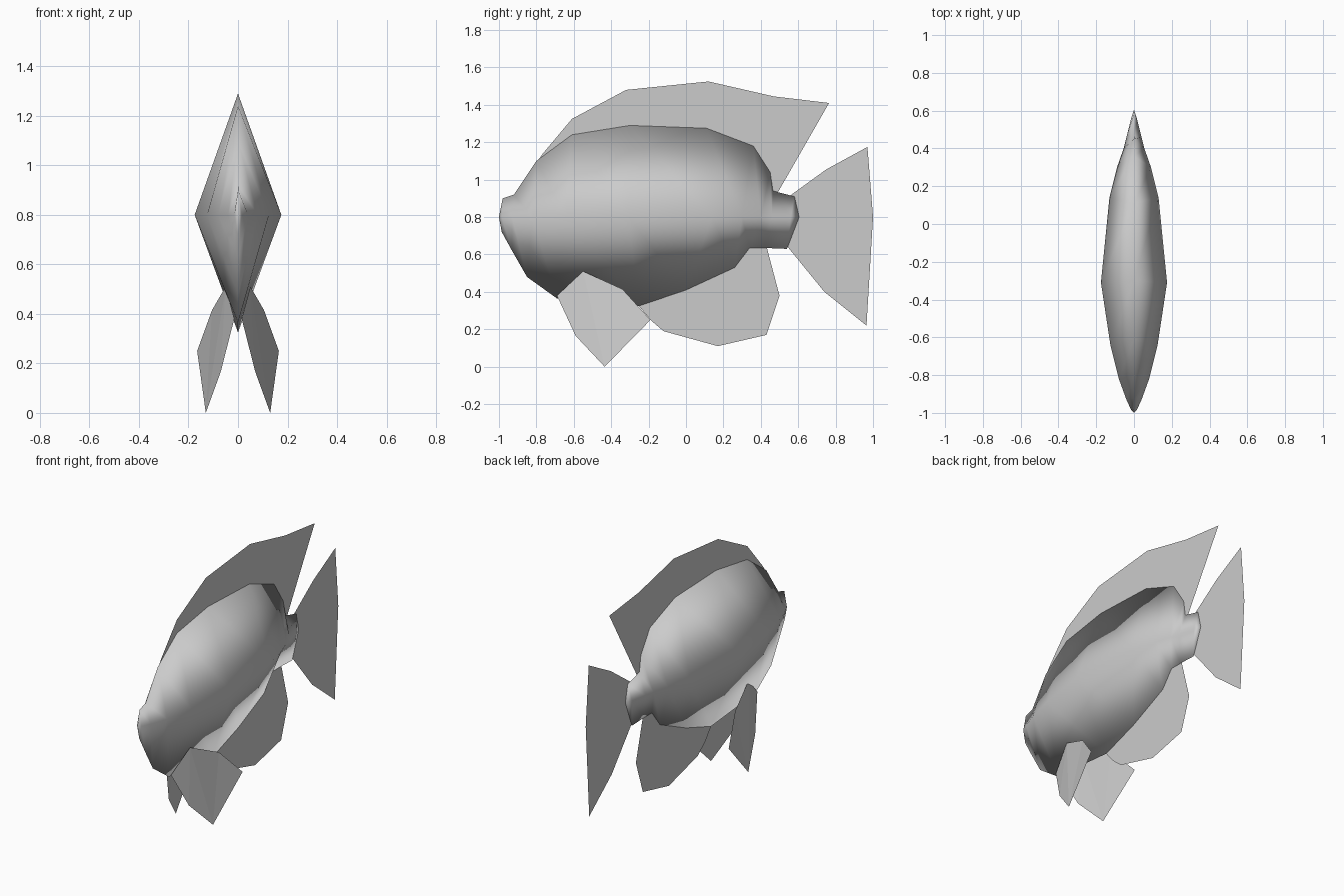
import bpy, bmesh

grey = bpy.data.materials.new("plain grey")
grey.diffuse_color = (0.6, 0.6, 0.6, 1)


def make_object(name, bm, smooth=False):
    mesh = bpy.data.meshes.new(name)
    for f in bm.faces:
        f.smooth = smooth
    bm.to_mesh(mesh)
    bm.free()
    mesh.materials.append(grey)
    obj = bpy.data.objects.new(name, mesh)
    bpy.context.collection.objects.link(obj)
    return obj


# Body: diamond rings (back y, z, flank y, half width, belly y, z)
MID = 0.8
rings = [
    (-0.98, 0.90, -0.985, 0.015, -0.985, 0.72),
    (-0.92, 0.92, -0.93, 0.04, -0.93, 0.62),
    (-0.80, 1.10, -0.82, 0.08, -0.85, 0.48),
    (-0.61, 1.24, -0.64, 0.125, -0.69, 0.365),
    (-0.30, 1.29, -0.31, 0.175, -0.25, 0.325),
    (0.11, 1.275, 0.14, 0.13, 0.00, 0.41),
    (0.36, 1.18, 0.30, 0.09, 0.26, 0.53),
    (0.45, 1.04, 0.40, 0.055, 0.34, 0.635),
    (0.465, 0.94, 0.46, 0.04, 0.42, 0.635),
    (0.58, 0.91, 0.56, 0.015, 0.54, 0.63),
]
bm = bmesh.new()
loops = []
for ty, tz, my, w, by, bz in rings:
    loops.append([bm.verts.new(p) for p in
                  ((0, ty, tz), (w, my, MID), (0, by, bz), (-w, my, MID))])
nose = bm.verts.new((0, -1, MID))
tail = bm.verts.new((0, 0.605, MID))
for i in range(4):
    j = (i + 1) % 4
    bm.faces.new((nose, loops[0][i], loops[0][j]))
    bm.faces.new((tail, loops[-1][j], loops[-1][i]))
    for a, b in zip(loops, loops[1:]):
        bm.faces.new((a[i], b[i], b[j], a[j]))
bmesh.ops.recalc_face_normals(bm, faces=bm.faces)
make_object("body", bm, smooth=True)


# Fins: single flat sheets
def fin(name, points):
    bm = bmesh.new()
    face = bm.faces.new([bm.verts.new(p) for p in points])
    bmesh.ops.triangulate(bm, faces=[face])
    make_object(name, bm)


def centre_fin(name, outline):
    fin(name, [(0, y, z) for y, z in outline])


centre_fin("dorsal_fin", [
    (-0.80, 1.09), (-0.765, 1.14), (-0.61, 1.325), (-0.32, 1.48),
    (0.12, 1.525), (0.47, 1.445), (0.765, 1.41), (0.565, 1.10),
    (0.49, 0.93), (0.45, 0.93), (0.44, 1.03), (0.35, 1.16),
    (0.11, 1.26), (-0.30, 1.275), (-0.60, 1.225)])
centre_fin("tail_fin", [
    (0.55, 0.91), (0.75, 1.055), (0.97, 1.175), (1.0, 0.80),
    (0.965, 0.22), (0.74, 0.40), (0.54, 0.645), (0.58, 0.80)])
centre_fin("anal_fin", [
    (-0.26, 0.335), (-0.19, 0.25), (-0.12, 0.19), (0.17, 0.11),
    (0.43, 0.17), (0.50, 0.38), (0.43, 0.645), (0.34, 0.645),
    (0.25, 0.54), (0.0, 0.42)])

# Pelvic fins: mirrored pair splayed outward
pelvic = [(0.015, -0.69, 0.38), (0.07, -0.59, 0.165), (0.13, -0.435, 0.0),
          (0.165, -0.19, 0.25), (0.105, -0.34, 0.415), (0.05, -0.55, 0.51)]
for side, label in ((1, "right"), (-1, "left")):
    fin(label + "_pelvic_fin", [(side * x, y, z) for x, y, z in pelvic][::side])
